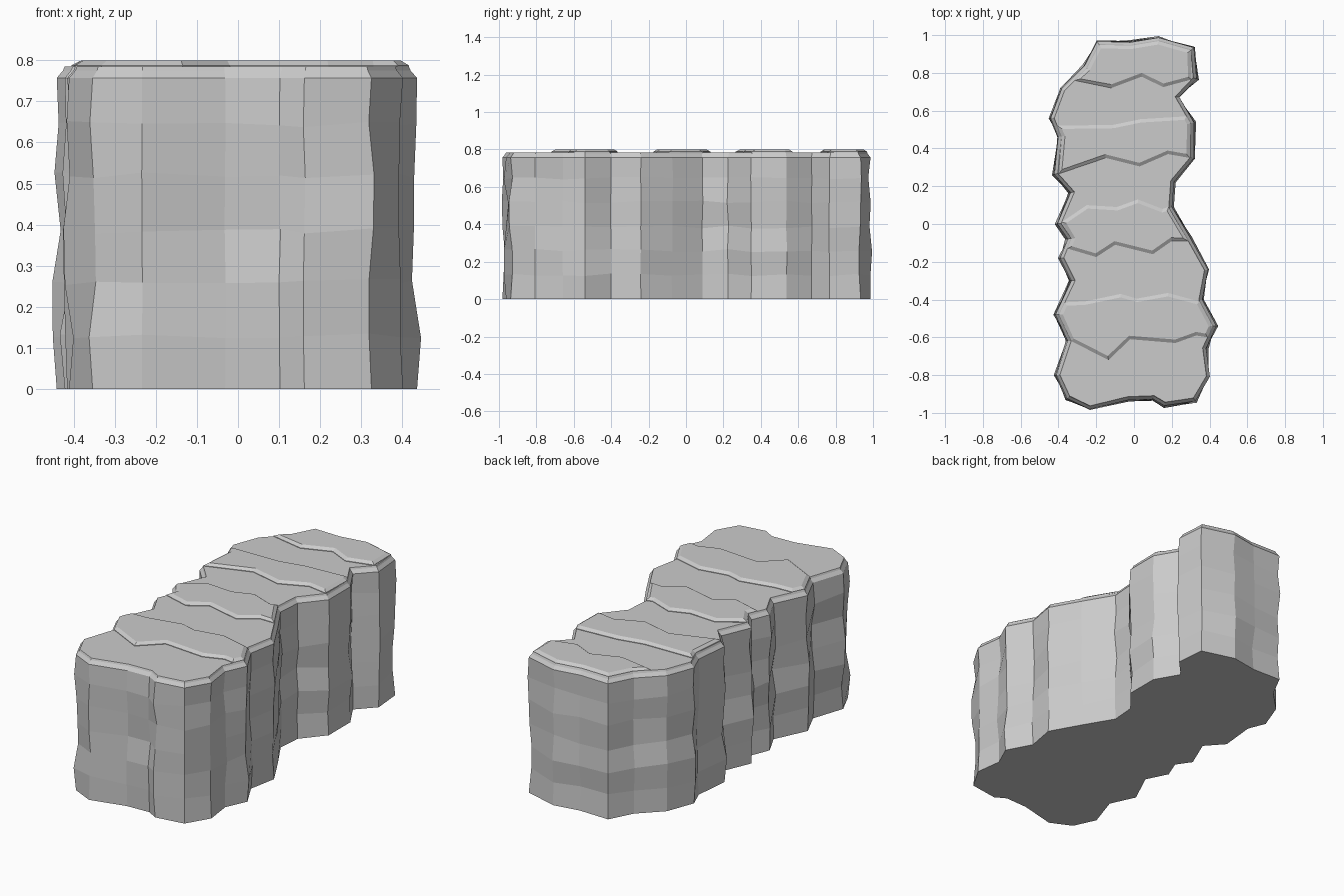
import bpy, random
from mathutils import Vector

if "Cube" in bpy.data.objects:
    bpy.data.objects.remove(bpy.data.objects["Cube"])

random.seed(4)

# Plan outline of the rock, right side and left side each running front to back
RIGHT = [(-.03, -.94), (.10, -.935), (.16, -.97), (.33, -.945), (.41, -.81), (.39, -.66),
         (.445, -.54), (.37, -.40), (.40, -.24), (.305, -.07), (.21, .09), (.22, .22),
         (.325, .345), (.325, .54), (.25, .67), (.34, .765), (.325, .94), (.13, .995)]
LEFT = [(-.235, -.99), (-.36, -.93), (-.42, -.80), (-.36, -.62), (-.425, -.48), (-.34, -.30),
        (-.40, -.18), (-.36, -.08), (-.415, 0), (-.345, .165), (-.43, .26), (-.41, .46),
        (-.45, .56), (-.39, .72), (-.27, .84), (-.20, .975), (-.02, .97)]
OUTLINE = [Vector(p) for p in RIGHT + LEFT[::-1]]


def normals(loop):
    """Mitred outward normals of an anticlockwise loop."""
    out = []
    for i, p in enumerate(loop):
        a = (p - loop[i - 1]).normalized()
        b = (loop[(i + 1) % len(loop)] - p).normalized()
        n = Vector((a.y + b.y, -a.x - b.x)).normalized()
        out.append(n / max(.6, n.dot(Vector((a.y, -a.x)))))
    return out


def inset(loop, d):
    return [p - n * d for p, n in zip(loop, normals(loop))]


def stack(name, rings):
    """Join equal-sized rings of 3D points into a closed solid."""
    n = len(rings[0])
    verts = [v for r in rings for v in r]
    faces = [list(range(n))[::-1], list(range(len(verts) - n, len(verts)))]
    for k in range(len(rings) - 1):
        for i in range(n):
            j = (i + 1) % n
            faces.append((k * n + i, k * n + j, (k + 1) * n + j, (k + 1) * n + i))
    me = bpy.data.meshes.new(name)
    me.from_pydata(verts, [], faces)
    ob = bpy.data.objects.new(name, me)
    bpy.context.collection.objects.link(ob)
    return ob


def level(loop, z):
    return [(p.x, p.y, z) for p in loop]


# Rock body with chiselled, uneven walls
rings = []
nor = normals(OUTLINE)
for z in (0, .13, .26, .385, .52, .645, .757):
    if z in (0, .757):
        rings.append(level(inset(OUTLINE, .008), z))
    else:
        ring = []
        for p, n in zip(OUTLINE, nor):
            q = p - n * random.uniform(-.005, .02)
            ring.append((q.x, q.y, z + random.uniform(-.008, .008)))
        rings.append(ring)
# Stepped rim
rings += [level(inset(OUTLINE, d), z) for d, z in ((.022, .775), (.026, .785))]
stack("rock_body", rings)


# Raised wavy slabs across the top
RIM = inset(OUTLINE, .026)
R_RIM = RIM[3:len(RIGHT) - 1]
L_RIM = RIM[len(RIGHT):][::-1][1:-1]


def edge_point(side, y):
    for a, b in zip(side, side[1:]):
        if a.y <= y <= b.y:
            return a.lerp(b, (y - a.y) / (b.y - a.y))
    return side[-1].copy()


def slab(name, front, back):
    """front/back: (left end y, inner points, right end y)."""
    def line(l, pts, r):
        return [edge_point(L_RIM, l)] + [Vector(p) for p in pts] + [edge_point(R_RIM, r)]

    def between(side, y0, y1):
        return [p.copy() for p in side if y0 + .012 < p.y < y1 - .012]

    loop = line(*front) + between(R_RIM, front[2], back[2] if back else 2)
    if back:
        loop += line(*back)[::-1]
    else:
        loop += [RIM[len(RIGHT) - 1], RIM[len(RIGHT)]]
    loop += between(L_RIM, front[0], back[0] if back else 2)[::-1]
    stack(name, [level(loop, .78), level(loop, .788), level(inset(loop, .018), .80)])


slab("slab_1", (-.62, [(-.135, -.72), (-.02, -.61), (.22, -.63), (.33, -.59)], -.60),
     (-.415, [(-.26, -.41), (-.07, -.37), (.015, -.395), (.18, -.365)], -.41))
slab("slab_2", (-.13, [(-.20, -.175), (-.10, -.11), (.10, -.16), (.20, -.09)], -.09),
     (.01, [(-.25, .10), (-.09, .09), (.02, .13), (.15, .08)], .09))
slab("slab_3", (.265, [(-.15, .35), (.03, .305), (.18, .37)], .35),
     (.52, [(-.11, .525), (.035, .555)], .57))
slab("slab_4", (.76, [(-.12, .72), (.04, .78), (.155, .725)], .765), None)
